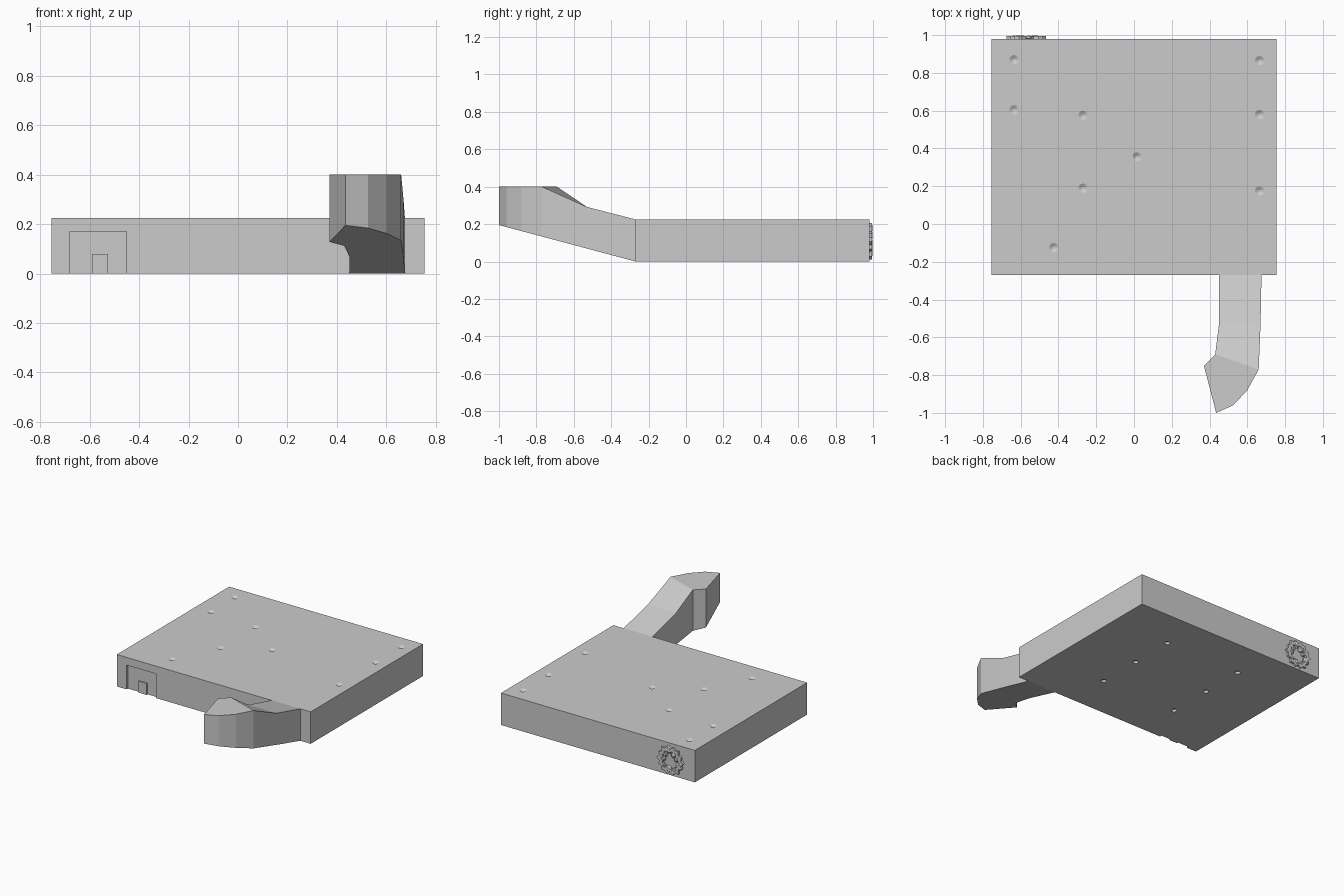
import bpy, bmesh, math, random
from mathutils import Matrix, Vector

if "Cube" in bpy.data.objects:
    bpy.data.objects.remove(bpy.data.objects["Cube"])

random.seed(4)
H, X, Y0, Y1 = 0.225, 0.755, -0.27, 0.98


def to_object(bm, name):
    bmesh.ops.recalc_face_normals(bm, faces=bm.faces)
    me = bpy.data.meshes.new(name)
    bm.to_mesh(me)
    bm.free()
    ob = bpy.data.objects.new(name, me)
    bpy.context.collection.objects.link(ob)
    return ob


def box(bm, lo, hi):
    lo, hi = Vector(lo), Vector(hi)
    m = Matrix.Translation((lo + hi) / 2) @ Matrix.Diagonal((*(hi - lo), 1))
    bmesh.ops.create_cube(bm, size=1, matrix=m)


def cone(bm, loc, r1, r2, depth, sides):
    bmesh.ops.create_cone(bm, cap_ends=True, segments=sides, radius1=r1,
                          radius2=r2, depth=depth, matrix=Matrix.Translation(loc))


# Room joined to the rising, curving passage: (x, y, roof height)
left = [(.45, Y0, H), (.45, -.53, .292), (.43, -.69, .4)]
end = [(.37, -.75, .4), (.435, -1.0, .4), (.525, -.96, .4), (.6, -.88, .4)]
right = [(.66, -.77, .4), (.67, -.53, .292), (.675, Y0, H)]
corners = [(X, Y0, H), (X, Y1, H), (-X, Y1, H), (-X, Y0, H)]
outline = left + end + right + corners
n = len(outline)
bm = bmesh.new()
low = [bm.verts.new((x, y, max(0, .267 * (Y0 - y)))) for x, y, z in outline]
top = [bm.verts.new(p) for p in outline]
for i in range(n):
    j = (i + 1) % n
    bm.faces.new((low[i], low[j], top[j], top[i]))
room_loop = [0, 9, 10, 11, 12, 13]
for loop in (room_loop, range(10)):
    bm.faces.new([low[i] for i in loop])
for loop in (room_loop, (0, 1, 8, 9), (1, 2, 7, 8), range(2, 8)):
    bm.faces.new([top[i] for i in loop])
room = to_object(bm, "room_and_passage")

# Cutter: door recess, shallow roof dents and floor pits
bm = bmesh.new()
box(bm, (-.68, Y0 - .05, -.05), (-.45, Y0 + .015, .17))
dents = [(-.635, .87), (-.635, .605), (-.635, .565), (-.27, .575), (.665, .865),
         (.665, .58), (.015, .355), (-.27, .19), (.665, .175), (-.425, -.125)]
for x, y in dents[:2] + dents[3:]:
    cone(bm, (x, y, H), .006, .044, .02, 10)
for x in (-.3, .3):
    for y in (.05, .373, .695):
        cone(bm, (x, y, 0), .025, .014, .03, 10)
cutter = to_object(bm, "cutter")
cutter.hide_render = True
mod = room.modifiers.new("recesses", "BOOLEAN")
mod.operation, mod.solver, mod.object = "DIFFERENCE", "EXACT", cutter
bpy.context.view_layer.objects.active = room
bpy.ops.object.modifier_apply(modifier=mod.name)
bpy.data.objects.remove(cutter)

# Raised panel inside the door recess
bm = bmesh.new()
box(bm, (-.59, Y0 + .004, 0), (-.525, Y0 + .015, .08))
to_object(bm, "door_panel")

# Ragged rim of the broken patch on the back wall
bm = bmesh.new()
rings = []
for r, y in ((.105, Y1), (.105, .994), (.072, .994), (.07, Y1)):
    ring = []
    for i in range(28):
        a = math.tau * i / 28
        k = r * (.85 if i % 2 else 1) * (1 - .08 * math.sin(3 * a) ** 2)
        ring.append(bm.verts.new((-.57 + k * math.cos(a), y, .108 + k * math.sin(a))))
    rings.append(ring)
for q in range(4):
    a, b = rings[q], rings[(q + 1) % 4]
    for i in range(28):
        j = (i + 1) % 28
        bm.faces.new((a[i], a[j], b[j], b[i]))
to_object(bm, "broken_rim")

# Flattened rubble stones inside the rim
bm = bmesh.new()
for i in range(9):
    a = math.tau * i / 9
    r = random.uniform(.045, .075)
    s = random.uniform(.016, .026)
    m = (Matrix.Translation((-.57 + r * math.cos(a), .984, .108 + r * math.sin(a)))
         @ Matrix.Rotation(random.random() * 3, 4, "Y")
         @ Matrix.Diagonal((s * 1.3, .016, s, 1)))
    bmesh.ops.create_icosphere(bm, subdivisions=1, radius=1, matrix=m)
to_object(bm, "rubble")
